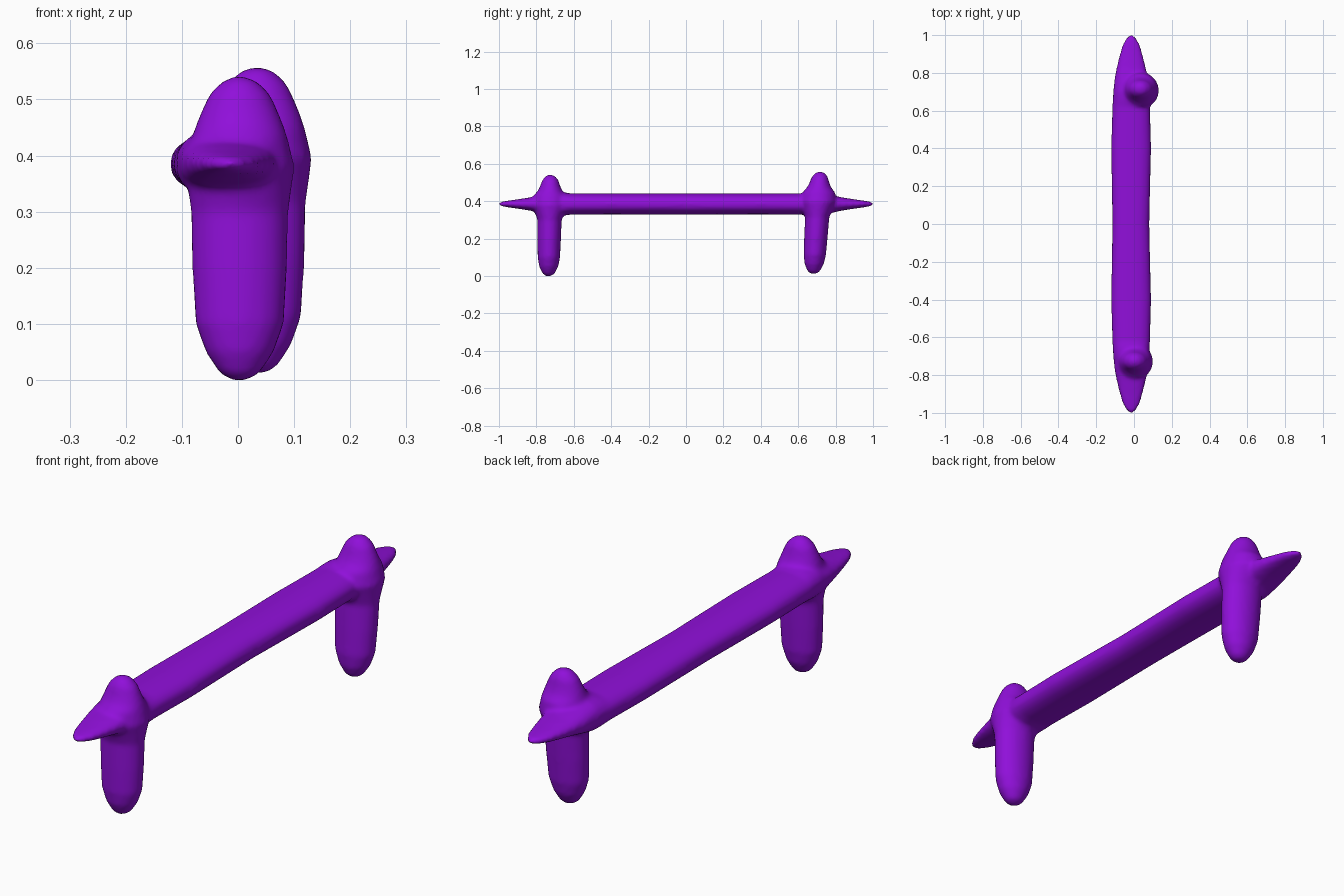
import bpy, bmesh, math
from mathutils import Vector

if "Cube" in bpy.data.objects:
    bpy.data.objects.remove(bpy.data.objects["Cube"])

N = 24


def loft(name, stations, axis, power=2.0):
    """Skin elliptical rings: (position along axis, centre a, centre b, radius a, radius b)."""
    bm = bmesh.new()
    rings = []
    for t, ca, cb, ra, rb in stations:
        ring = []
        for i in range(N):
            a = 2 * math.pi * i / N
            c, s = math.cos(a), math.sin(a)
            u = ca + ra * math.copysign(abs(c) ** (2 / power), c)
            v = cb + rb * math.copysign(abs(s) ** (2 / power), s)
            ring.append(bm.verts.new((u, t, v) if axis == 'Y' else (u, v, t)))
        rings.append(ring)
    for r0, r1 in zip(rings, rings[1:]):
        for i in range(N):
            j = (i + 1) % N
            bm.faces.new((r0[i], r0[j], r1[j], r1[i]))
    bm.faces.new(rings[0])
    bm.faces.new(rings[-1])
    bmesh.ops.recalc_face_normals(bm, faces=bm.faces)
    me = bpy.data.meshes.new(name)
    bm.to_mesh(me)
    bm.free()
    ob = bpy.data.objects.new(name, me)
    bpy.context.collection.objects.link(ob)
    return ob


# Long rail with tapered tips
tip = [(1.0, 0.008, 0.006), (0.985, 0.026, 0.012), (0.95, 0.045, 0.018), (0.90, 0.060, 0.025),
       (0.83, 0.077, 0.036), (0.77, 0.088, 0.050), (0.70, 0.095, 0.066), (0.66, 0.097, 0.064),
       (0.62, 0.100, 0.057), (0.40, 0.106, 0.056)]
half = [(-y, -0.015, 0.385, rx, rz) for y, rx, rz in tip]
rail_sections = half + [(0, -0.017, 0.385, 0.098, 0.056)] + \
    [(-y, *rest) for y, *rest in reversed(half)]
rail = loft("rail", rail_sections, 'Y', 2.3)

# Upright posts: (z, x radius, y radius), flared where the rail passes through
profile = [(0.0, 0.015, 0.015), (0.012, 0.036, 0.032), (0.05, 0.061, 0.051), (0.10, 0.079, 0.060),
           (0.20, 0.085, 0.063), (0.30, 0.087, 0.065), (0.335, 0.092, 0.078), (0.38, 0.098, 0.098),
           (0.43, 0.086, 0.088), (0.455, 0.078, 0.066), (0.48, 0.068, 0.054), (0.51, 0.054, 0.044),
           (0.53, 0.034, 0.030), (0.54, 0.014, 0.014)]


def post(name, x, y0, y1, z0, z1):
    k = (z1 - z0) / 0.54
    return loft(name, [(z0 + z * k, x, y0 + (y1 - y0) * z / 0.54, rx, ry)
                       for z, rx, ry in profile], 'Z')


front_post = post("front_post", 0.003, -0.735, -0.725, 0.0, 0.54)
back_post = post("back_post", 0.034, 0.682, 0.717, 0.012, 0.557)

# Fuse the parts into one softly blended body
bpy.ops.object.select_all(action='DESELECT')
for o in (rail, front_post, back_post):
    o.select_set(True)
bpy.context.view_layer.objects.active = rail
bpy.ops.object.join()
rail.name = "rail_and_posts"
rm = rail.modifiers.new("fuse", 'REMESH')
rm.mode = 'VOXEL'
rm.voxel_size = 0.009
rm.use_smooth_shade = True
sm = rail.modifiers.new("soften", 'SMOOTH')
sm.factor = 0.5
sm.iterations = 6

mat = bpy.data.materials.new("purple")
mat.diffuse_color = (0.28, 0.005, 0.70, 1)
mat.use_nodes = True
mat.node_tree.nodes["Principled BSDF"].inputs["Base Color"].default_value = mat.diffuse_color
rail.data.materials.append(mat)
for p in rail.data.polygons:
    p.use_smooth = True
